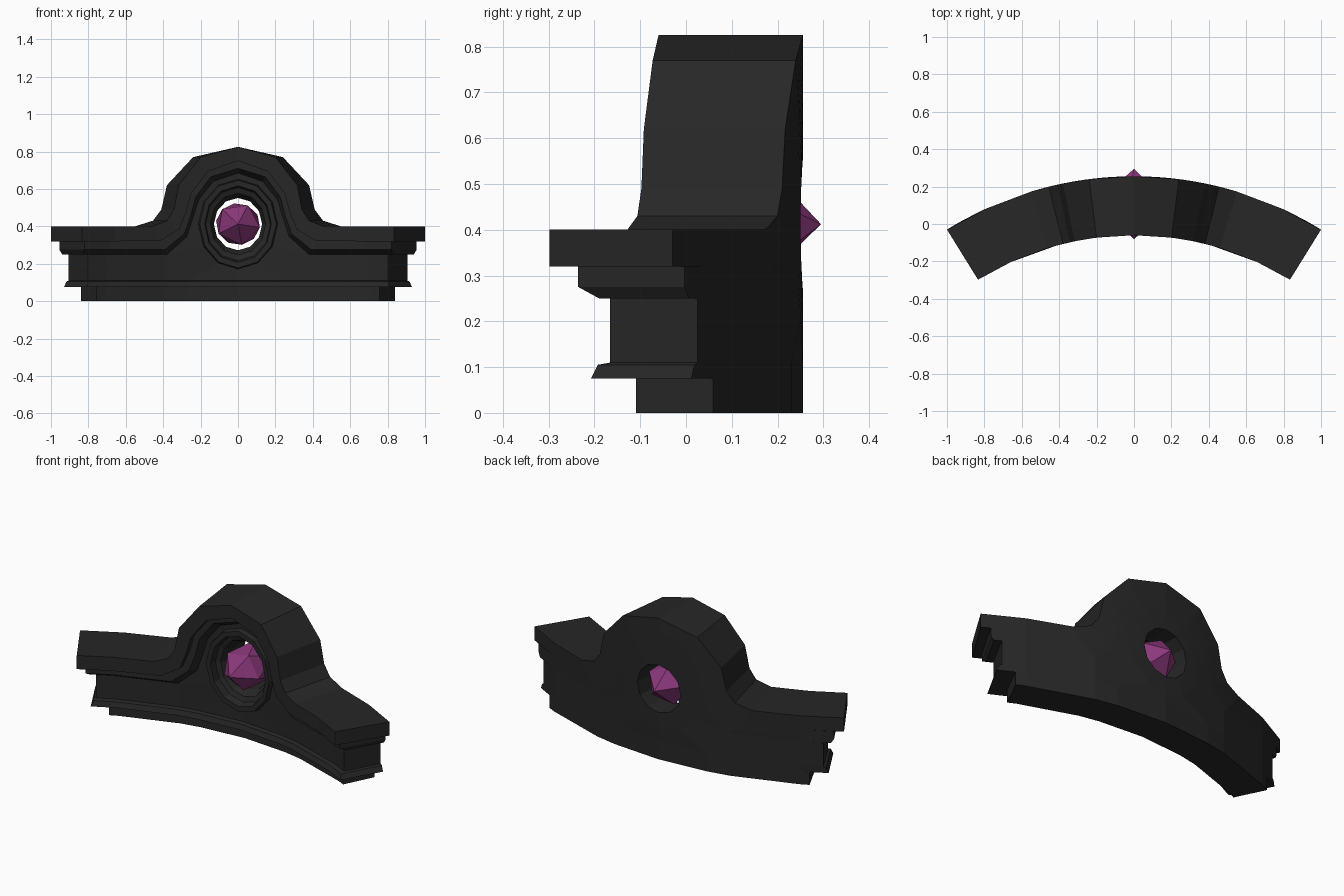
import bpy, bmesh
from math import asin, sin, cos, radians, pi

if "Cube" in bpy.data.objects:
    bpy.data.objects.remove(bpy.data.objects["Cube"])

R = 1.897            # radius of the curved back
CY = 0.255 - R       # centre of the plan curve


def material(name, rgb):
    m = bpy.data.materials.new(name)
    m.diffuse_color = (*rgb, 1)
    m.use_nodes = True
    m.node_tree.nodes["Principled BSDF"].inputs["Base Color"].default_value = m.diffuse_color
    return m


bm = bmesh.new()


def face(pts):
    """One face given as (x, z, radius), bent on the arc and mirrored in x."""
    for s in (1, -1):
        vs = []
        for x, z, r in pts:
            t = asin(x / R)
            co = (s * r * sin(t), CY + r * cos(t), z)
            if co not in vs:
                vs.append(co)
        if len(vs) > 2:
            bm.faces.new([bm.verts.new(c) for c in vs])


def cell(pts):
    """Front face plus the matching face on the curved back."""
    face(pts)
    face([(x, z, R) for x, z, r in pts])


def wall(pts):
    """Radial wall from the front edge to the back."""
    for a, b in zip(pts, pts[1:]):
        face([a, b, (b[0], b[1], R), (a[0], a[1], R)])


def sheet(rows):
    for a, b in zip(rows, rows[1:]):
        for i in range(len(a) - 1):
            cell([a[i], a[i + 1], b[i + 1], b[i]])


def row(pts, end_x, r):
    return [(x, z, r) for x, z in pts] + [(end_x, pts[-1][1], r)]


# cornice: moulding rows following the straight wings and the raised arch
top = [(0, .825), (.24, .77), (.38, .62), (.41, .49), (.455, .43), (.55, .40), (.79, .40)]
fascia = [(0, .75), (.19, .695), (.3, .575), (.33, .48), (.375, .385), (.5, .322), (.79, .32)]
step = [(0, .71), (.17, .665), (.265, .555), (.295, .455), (.335, .36), (.455, .275), (.79, .275)]
inner = [(0, .685), (.15, .64), (.24, .54), (.275, .44), (.31, .345), (.43, .25), (.79, .25)]
cornice = [row(top, 1.0, 1.582), row(fascia, 1.0, 1.582), row(fascia, .955, 1.628),
           row(step, .955, 1.628), row(inner, .94, 1.672), row(inner, .905, 1.68)]
sheet(cornice)
wall(cornice[0])

# round window: stepped rings running into the hole
ZC = .412


def ring(rad, r):
    return [(max(0, rad * cos(radians(90 - 30 * i))), ZC + rad * sin(radians(90 - 30 * i)), r)
            for i in range(7)]


rings = [ring(.24, 1.68), ring(.235, 1.65), ring(.205, 1.65), ring(.195, 1.69),
         ring(.165, 1.70), ring(.14, 1.75)]
sheet(rings)
wall(rings[-1])

# frieze between window, cornice and base
n, g = cornice[-1], rings[0]
xs = [0, .3, .43, .79]
base = [row([(x, z) for x in xs], e, r) for z, e, r in
        ((.11, .905, 1.68), (.105, .917, 1.656), (.075, .93, 1.646),
         (.075, .84, 1.709), (0, .84, 1.709))]
b = base[0]
for i in range(3):
    cell([n[i], n[i + 1], g[i + 1], g[i]])
cell([g[3], n[3], n[4], n[5], g[4]])
cell([g[4], n[5], b[2], b[1], g[5]])
cell([g[5], b[1], b[0], g[6]])
cell([n[5], n[6], b[3], b[2]])
cell([n[6], n[7], b[4], b[3]])

# base moulding, stepped end walls and underside
sheet(base)
wall([q[-1] for q in cornice + base])
wall(base[-1])

bmesh.ops.remove_doubles(bm, verts=bm.verts, dist=.0005)
bmesh.ops.dissolve_degenerate(bm, edges=bm.edges, dist=.0001)
bmesh.ops.recalc_face_normals(bm, faces=bm.faces)
me = bpy.data.meshes.new("curved_cornice")
bm.to_mesh(me)
bm.free()
body = bpy.data.objects.new("curved_cornice", me)
bpy.context.collection.objects.link(body)
me.materials.append(material("dark_stone", (.02, .02, .02)))

# faceted gem floating in the window
bpy.ops.mesh.primitive_ico_sphere_add(subdivisions=1, radius=1, location=(0, .107, .412),
                                      rotation=(pi / 2, .15, 0))
gem = bpy.context.object
gem.name = "gem"
gem.scale = (.132, .125, .188)
gem.data.materials.append(material("purple_gem", (.26, .04, .2)))
